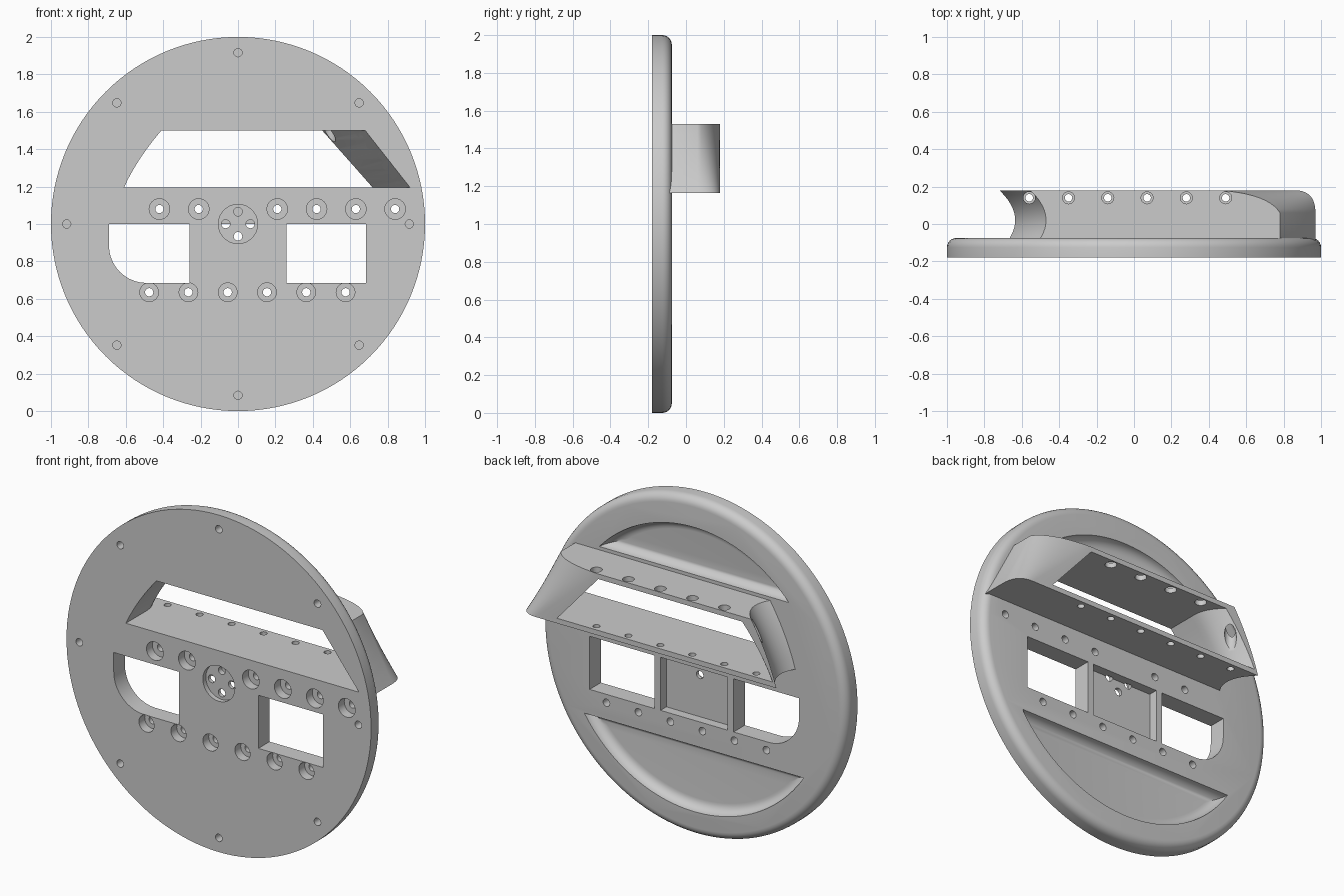
import bpy, bmesh, math
from math import sin, cos, pi, sqrt

cube = bpy.data.objects.get("Cube")
if cube:
    bpy.data.objects.remove(cube)

FRONT, BACK, REAR = -0.18, -0.075, 0.18

grey = bpy.data.materials.new("plain_grey")
grey.use_nodes = True
grey.diffuse_color = (0.6, 0.6, 0.6, 1)
grey.node_tree.nodes["Principled BSDF"].inputs["Base Color"].default_value = (0.6, 0.6, 0.6, 1)


def loft(bm, rings):
    """Skin a list of equal-length closed rings and cap both ends."""
    rows = [[bm.verts.new(p) for p in ring] for ring in rings]
    n = len(rows[0])
    for a, b in zip(rows, rows[1:]):
        for i in range(n):
            j = (i + 1) % n
            bm.faces.new((a[i], a[j], b[j], b[i]))
    bm.faces.new(rows[0][::-1])
    bm.faces.new(rows[-1])


def lathe(bm, x, other, profile, axis="Y", n=24):
    """Round solid from (radius, position) pairs along Y or Z."""
    rings = []
    for r, d in profile:
        ring = []
        for k in range(n):
            u, v = x + r * cos(2 * pi * k / n), other + r * sin(2 * pi * k / n)
            ring.append((u, d, v) if axis == "Y" else (u, v, d))
        rings.append(ring)
    loft(bm, rings)


def prism(bm, outline, y0, y1):
    loft(bm, [[(x, y, z) for x, z in outline] for y in (y0, y1)])


def rect(x0, x1, z0, z1):
    return [(x0, z0), (x1, z0), (x1, z1), (x0, z1)]


def finish(bm, name):
    bmesh.ops.recalc_face_normals(bm, faces=bm.faces)
    me = bpy.data.meshes.new(name)
    bm.to_mesh(me)
    bm.free()
    me.materials.append(grey)
    ob = bpy.data.objects.new(name, me)
    bpy.context.collection.objects.link(ob)
    return ob


def carve(ob, cutters):
    """Subtract the cutters, bake the result and set the shading."""
    for c in cutters:
        c.hide_render = True
        m = ob.modifiers.new("cut", "BOOLEAN")
        m.operation, m.solver, m.object = "DIFFERENCE", "EXACT", c
    bpy.context.view_layer.update()
    dg = bpy.context.evaluated_depsgraph_get()
    me = bpy.data.meshes.new_from_object(ob.evaluated_get(dg))
    ob.modifiers.clear()
    ob.data = me
    bpy.ops.object.select_all(action="DESELECT")
    ob.select_set(True)
    bpy.context.view_layer.objects.active = ob
    bpy.ops.object.shade_smooth_by_angle(angle=math.radians(30))


# Round plate with a filleted back rim
bm = bmesh.new()
R = 0.05
rim = [(1 - R + R * cos(t * pi / 12), BACK - R + R * sin(t * pi / 12)) for t in range(7)]
lathe(bm, 0, 1, [(1, FRONT)] + rim, n=128)
plate = finish(bm, "round_plate")


# Handle shell: rings stacked in z, f runs 0 (bottom) to 1 (top)
def mix(a, b, f):
    return a + (b - a) * f


def left_side(x, y0, y1, flat_front, n=12):
    pts = []
    for i in range(n + 1):
        y = mix(y0, y1, i / n)
        d = max(y - 0.02, 0) if flat_front else y - 0.02
        pts.append((x - 3.3 * d * d, y))
    return pts


def outer_ring(f, z):
    bow = -0.06 * f * (1 - f)
    pts = left_side(mix(-0.635, -0.47, f) + bow, -0.12, REAR, False)
    p0 = (mix(0.97, 0.78, f), 0.06)
    p1 = (mix(0.97, 0.72, f), mix(0.18, 0.16, f))
    p2 = (mix(0.86, 0.46, f), REAR)
    for i in range(11):
        t = 1 - i / 10
        pts.append(tuple((1 - t) ** 2 * a + 2 * t * (1 - t) * b + t * t * c
                         for a, b, c in zip(p0, p1, p2)))
    pts.append((p0[0], -0.12))
    return [(x, y, z) for x, y in pts]


def inner_ring(f, z):
    bow = -0.06 * f * (1 - f)
    pts = left_side(mix(-0.61, -0.41, f) + bow, -0.22, 0.2, True)
    xf, xb = mix(0.92, 0.68, f), mix(0.72, 0.45, f)
    for y in (0.2, -0.22):
        pts.append((mix(xf, xb, (y - FRONT) / (REAR - FRONT)), y))
    return [(x, y, z) for x, y in pts]


def stack(ring, z0, z1, n=6):
    b = bmesh.new()
    loft(b, [ring(i / n, mix(z0, z1, i / n)) for i in range(n + 1)])
    bmesh.ops.triangulate(b, faces=b.faces)
    return b


handle = finish(stack(outer_ring, 1.165, 1.53), "handle_shell")
cavity = finish(stack(inner_ring, 1.195, 1.5), "handle_opening_cutter")

# Screw holes down through the handle, wider above the lower shelf
bm = bmesh.new()
for i in range(6):
    lathe(bm, -0.56 + 0.21 * i, 0.14,
          [(0.02, 1.1), (0.02, 1.21), (0.032, 1.21), (0.032, 1.6)], axis="Z")
shelf_holes = finish(bm, "shelf_hole_cutter")

# Two windows, one with a rounded lower corner
bm = bmesh.new()
prism(bm, rect(0.26, 0.685, 0.685, 1.0), -0.3, 0)
corner = [(-0.49 - 0.2 * cos(t * pi / 20), 0.885 - 0.2 * sin(t * pi / 20)) for t in range(11)]
prism(bm, [(-0.26, 1.0), (-0.69, 1.0)] + corner + [(-0.26, 0.685)], -0.3, 0)
# Square pocket in the middle of the back
prism(bm, rect(-0.22, 0.22, 0.685, 1.0), -0.13, 0)
windows = finish(bm, "window_cutter")

# Counterbored screw rows, blind rim holes and the central round recess
bm = bmesh.new()
upper = [(x * 0.21, 1.08, 0.055) for x in (-2, -1, 1, 2, 3, 4)]
lower = [(-0.475 + 0.21 * i, 0.635, 0.05) for i in range(6)]
for x, z, r in upper + lower:
    lathe(bm, x, z, [(r, -0.3), (r, -0.125), (0.022, -0.125), (0.022, 0)])
for k in range(8):
    a = k * pi / 4
    lathe(bm, 0.916 * cos(a), 1 + 0.916 * sin(a), [(0.022, -0.3), (0.022, -0.13)])
lathe(bm, 0, 1, [(0.105, -0.3), (0.105, -0.152)], n=48)
holes = finish(bm, "screw_hole_cutter")

# Four small holes inside the central recess, blind above the pocket
bm = bmesh.new()
for k in range(4):
    lathe(bm, 0.066 * cos(k * pi / 2), 1 + 0.066 * sin(k * pi / 2),
          [(0.023, -0.25), (0.023, -0.12)])
hub_holes = finish(bm, "hub_hole_cutter")


# Circular-segment pockets in the back with filleted floors
def segment(r, h, side, y, n=48):
    a = math.acos(h / r)
    return [(r * sin(mix(-a, a, i / n)), y, 1 + side * r * cos(mix(-a, a, i / n)))
            for i in range(n + 1)]


bm = bmesh.new()
for side, r, h in ((1, 0.83, 0.55), (-1, 0.857, 0.465)):
    rings = [segment(r, h, side, 0)]
    for i in range(7):
        s = sin(i * pi / 12)
        inset = 0.055 * (1 - sqrt(max(0, 1 - s * s)))
        rings.append(segment(r - inset, h + inset, side, BACK - 0.055 * s))
    loft(bm, rings)
pockets = finish(bm, "back_pocket_cutter")

carve(plate, [cavity, windows, holes, hub_holes, pockets])
carve(handle, [cavity, shelf_holes])
for c in (cavity, shelf_holes, windows, holes, hub_holes, pockets):
    bpy.data.objects.remove(c)
